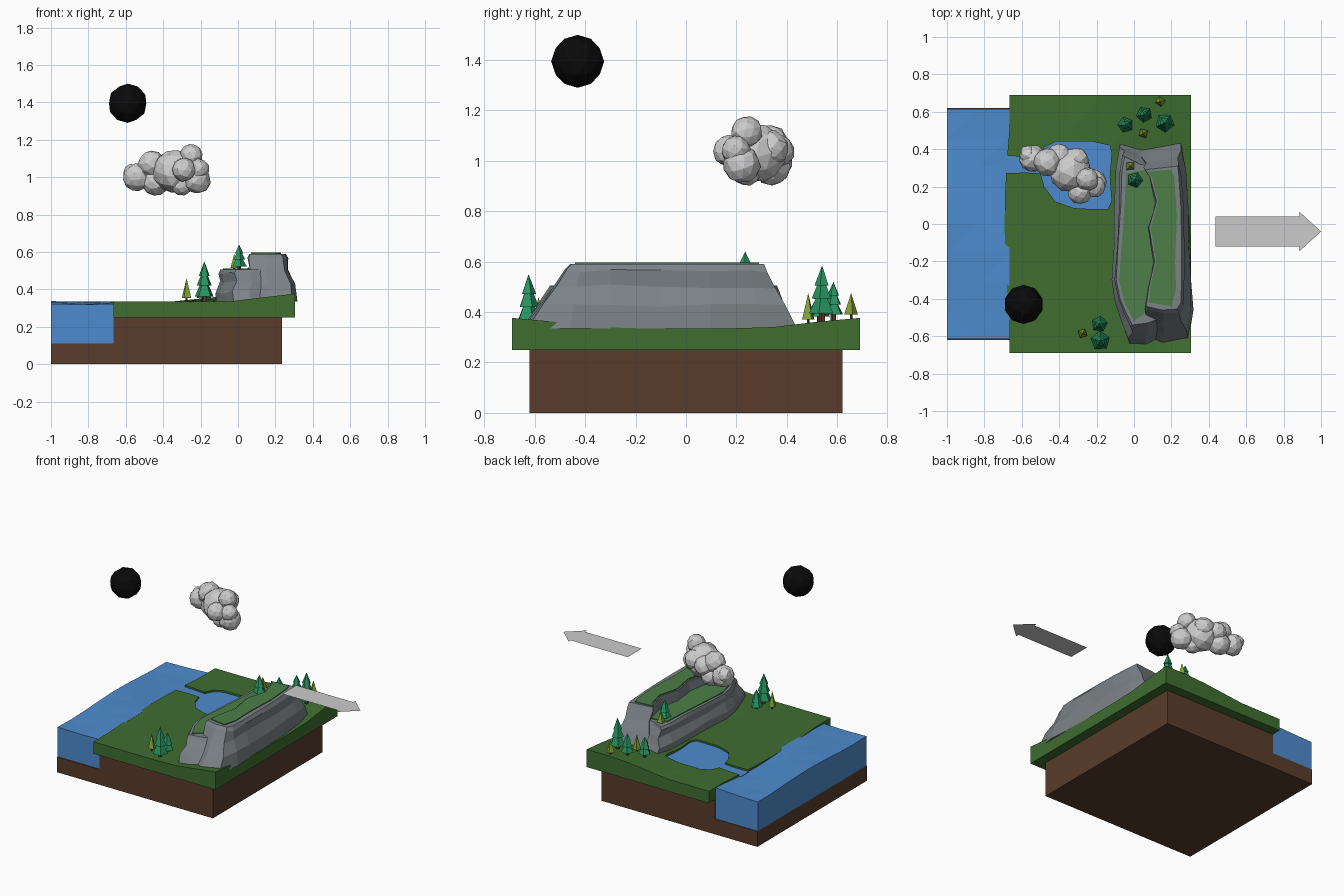
import bpy, bmesh, math, random
from mathutils import Vector, Matrix

if "Cube" in bpy.data.objects:
    bpy.data.objects.remove(bpy.data.objects["Cube"])

random.seed(4)

def mat(name, col):
    m = bpy.data.materials.new(name)
    m.diffuse_color = (*col, 1)
    m.use_nodes = True
    m.node_tree.nodes["Principled BSDF"].inputs["Base Color"].default_value = m.diffuse_color
    return m

WATER = mat("water", (.075, .26, .62))
GRASS = mat("grass", (.05, .155, .03))
MEADOW = mat("meadow", (.075, .21, .065))
DIRT = mat("dirt", (.1, .045, .024))
ROCK = mat("rock", (.2, .225, .24))
PINE = mat("pine", (.02, .29, .12))
SHRUB = mat("shrub", (.23, .38, .035))
BLACK = mat("black", (.003, .003, .003))

def finish(name, bm, material=None, normals=True):
    if normals:
        bmesh.ops.recalc_face_normals(bm, faces=bm.faces)
    me = bpy.data.meshes.new(name)
    bm.to_mesh(me)
    bm.free()
    ob = bpy.data.objects.new(name, me)
    bpy.context.collection.objects.link(ob)
    if material:
        me.materials.append(material)
    return ob

def loft(name, rings, material, cap=True):
    """Skin equal-length closed rings of 3D points."""
    bm = bmesh.new()
    vs = [[bm.verts.new(p) for p in r] for r in rings]
    for a, b in zip(vs, vs[1:]):
        for i in range(len(a)):
            j = (i + 1) % len(a)
            bm.faces.new((a[i], a[j], b[j], b[i]))
    if cap:
        bm.faces.new(vs[0])
        bm.faces.new(vs[-1])
    return finish(name, bm, material)

def prism(name, pts, z0, z1, material=None):
    return loft(name, [[(x, y, z) for x, y in pts] for z in (z0, z1)], material)

def terrain(name, x0, x1, y0, y1, nx, ny, bottom, shape, material):
    """Closed slab whose top follows shape(x, y) -> point."""
    bm = bmesh.new()
    g = [[bm.verts.new(shape(x0 + (x1 - x0) * i / nx, y0 + (y1 - y0) * j / ny))
          for j in range(ny + 1)] for i in range(nx + 1)]
    for i in range(nx):
        for j in range(ny):
            a, b, c, d = g[i][j], g[i + 1][j], g[i + 1][j + 1], g[i][j + 1]
            tris = ((a, b, c), (a, c, d)) if (i + j) % 2 else ((a, b, d), (b, c, d))
            for t in tris:
                bm.faces.new(t)
    ext = bmesh.ops.extrude_face_region(bm, geom=bm.faces[:], use_keep_orig=True)
    for v in ext["geom"]:
        if isinstance(v, bmesh.types.BMVert):
            v.co.z = bottom
    return finish(name, bm, material)

def clamp(t):
    return max(0, min(1, t))

# Earth base: stepped block
step = [(-1, 0), (.235, 0), (.235, .25), (-.665, .25), (-.665, .11), (-1, .11)]
loft("earth_base", [[(x, y, z) for x, z in step] for y in (-.62, .62)], DIRT)

# Sea with gentle waves
terrain("sea", -1, -.665, -.615, .615, 2, 8, .11,
        lambda x, y: (x, y, .328 + .009 * math.sin(6 * y + 5 * x)), WATER)

# Land slab, rising towards the right-hand corners
def ground(x, y):
    rise = clamp((x + .35) / .4) if y > 0 else clamp((x + .05) / .35)
    return .335 + .042 * rise * clamp((abs(y) - .3) / .35)

def land_point(x, y):
    shore = -.027 * max(0, 1 - (y / .5) ** 2) if x < -.66 else 0
    return (x + shore, y, ground(x, y))

land = terrain("land", -.665, .305, -.69, .69, 6, 8, .25, land_point, GRASS)

# Pond and its channel to the sea, cut into the land
pond = [(-.58, .275), (-.5, .27), (-.48, .2), (-.42, .12), (-.32, .085), (-.23, .08),
        (-.14, .08), (-.12, .12), (-.13, .25), (-.12, .38), (-.13, .42),
        (-.22, .44), (-.42, .44), (-.48, .41), (-.51, .35), (-.6, .36)]
cutter = prism("pond_cutter", [(-.75, .27)] + pond + [(-.75, .37)], .30, .5)
cutter.hide_render = True
cutter.hide_viewport = True
cut = land.modifiers.new("pond", "BOOLEAN")
cut.operation = "DIFFERENCE"
cut.solver = "EXACT"
cut.object = cutter
prism("pond_water", [(-.69, .27)] + pond + [(-.69, .37)], .30, .323, WATER)

# Cliff: two stone terraces with slanted, slightly irregular walls
def terrace(name, base, top, z0, z1, jitter=.008):
    rings = []
    for t, bulge in ((0, 0), (.35, .012), (.65, -.004), (.9, .006), (1, 0)):
        ring = []
        for (bx, by), (tx, ty) in zip(base, top):
            p = Vector((bx, by, z0)).lerp(Vector((tx, ty, z1)), t)
            if 0 < t < 1:
                p.x += (bulge if bx > .1 else -bulge) + random.uniform(-jitter, jitter) * .6
                p.z += random.uniform(-jitter, jitter)
            ring.append(p)
        rings.append(ring)
    loft(name, rings, ROCK)

low_base = [(-.07, .44), (-.095, .3), (-.1, .1), (-.105, -.1), (-.118, -.3), (-.1, -.42),
            (-.06, -.54), (-.02, -.65), (.07, -.66), (.15, -.62), (.15, .38), (.03, .41)]
low_top = [(-.05, .36), (-.065, .28), (-.07, .1), (-.085, -.1), (-.095, -.3), (-.075, -.4),
           (-.04, -.48), (-.01, -.54), (.07, -.53), (.15, -.5), (.15, .3), (.03, .32)]
terrace("lower_cliff", low_base, low_top, .32, .505)

high_base = [(.05, .40), (.25, .44), (.275, .3), (.29, .1), (.30, -.1), (.305, -.3),
             (.318, -.46), (.29, -.63), (.15, -.65), (.06, -.58),
             (.075, -.35), (.11, -.2), (.075, -.02), (.12, .12), (.08, .26)]
high_top = [(.06, .29), (.235, .31), (.24, .25), (.25, .1), (.255, -.1), (.255, -.3),
            (.25, -.42), (.23, -.455), (.15, -.46), (.065, -.44),
            (.08, -.33), (.11, -.2), (.08, -.02), (.12, .12), (.085, .25)]
terrace("upper_cliff", high_base, high_top, .335, .59)

# Meadows on the terraces
prism("lower_meadow", [(-.04, .27), (-.05, .1), (-.065, -.1), (-.08, -.3), (-.05, -.42),
                       (0, -.52), (.08, -.46), (.12, -.3), (.15, 0), (.15, .25), (.06, .29)],
      .49, .511, MEADOW)
prism("upper_meadow", [(.07, .28), (.2, .29), (.215, .25), (.23, .05), (.22, -.2), (.225, -.35),
                       (.2, -.44), (.08, -.42), (.088, -.33), (.118, -.2), (.09, -.02),
                       (.128, .12), (.095, .25)], .57, .596, MEADOW)

# Trees: stacked cones on a trunk; shrubs are single cones
def cones(name, x, y, tiers, turn, material):
    bm = bmesh.new()
    for r1, r2, z0, z1, n in tiers:
        m = Matrix.Translation((x, y, (z0 + z1) / 2)) @ Matrix.Rotation(turn, 4, "Z")
        bmesh.ops.create_cone(bm, cap_ends=True, segments=n, radius1=r1, radius2=r2,
                              depth=z1 - z0, matrix=m)
    return finish(name, bm, material)

for i, (x, y, z0, z1) in enumerate([
        (-.045, .53, .365, .50), (.055, .585, .37, .52), (.165, .54, .365, .585),
        (.005, .235, .505, .64), (-.185, -.535, .335, .47), (-.18, -.625, .335, .55)]):
    h = z1 - z0
    r = .043 if h < .16 else .052
    turn = .3 + i * .2
    cones(f"pine_trunk_{i}", x, y, [(r * .25, r * .25, z0 - .02, z0 + h * .2, 5)], turn, DIRT)
    tiers = [(r, r * .22, .13, .55, 5), (r * .8, r * .15, .4, .78, 5), (r * .58, 0, .64, 1, 5)]
    cones(f"pine_{i}", x, y, [(a, b, z0 + h * s, z0 + h * e, n) for a, b, s, e, n in tiers],
          turn, PINE)

for i, (x, y, z0, z1) in enumerate([(.14, .655, .375, .475), (.05, .485, .355, .475),
                                    (-.02, .31, .5, .59), (-.275, -.585, .34, .46)]):
    cones(f"shrub_trunk_{i}", x, y, [(.006, .006, z0 - .02, z0 + .02, 5)], 0, DIRT)
    cones(f"shrub_{i}", x, y, [(.028, 0, z0 + .015, z1, 4)], .2 + i * .3, SHRUB)

# Cloud: cluster of faceted puffs
bm = bmesh.new()
for x, y, z, r in [(-.54, .35, 1.0, .075), (-.565, .37, 1.02, .05), (-.46, .33, 1.07, .075),
                   (-.44, .34, .975, .075), (-.40, .36, 1.04, .07), (-.34, .28, 1.03, .115),
                   (-.31, .34, 1.05, .07), (-.25, .24, 1.115, .063), (-.22, .22, .985, .075),
                   (-.29, .17, 1.04, .065), (-.21, .20, 1.04, .058), (-.30, .24, .96, .06)]:
    spin = Matrix.Rotation(random.uniform(0, 6), 4, Vector((random.random(), random.random(), .5)))
    puff = bmesh.ops.create_icosphere(bm, subdivisions=2, radius=r,
                                      matrix=Matrix.Translation((x, y, z)) @ spin)
    for v in puff["verts"]:
        c = Vector((x, y, z))
        v.co = c + (v.co - c) * random.uniform(.95, 1.04)
finish("cloud", bm)

# Dark sun
bm = bmesh.new()
bmesh.ops.create_icosphere(bm, subdivisions=2, radius=.105,
                           matrix=Matrix.Translation((-.59, -.43, 1.395)))
finish("sun", bm, BLACK)

# Flat direction arrow
bm = bmesh.new()
half = [(.435, .08), (.885, .08), (.885, .105)]
outline = [(x, -.04 - d) for x, d in half] + [(1, -.04)] + [(x, -.04 + d) for x, d in half[::-1]]
bm.faces.new([bm.verts.new((x, y, .755)) for x, y in outline])
finish("direction_arrow", bm, normals=False)
